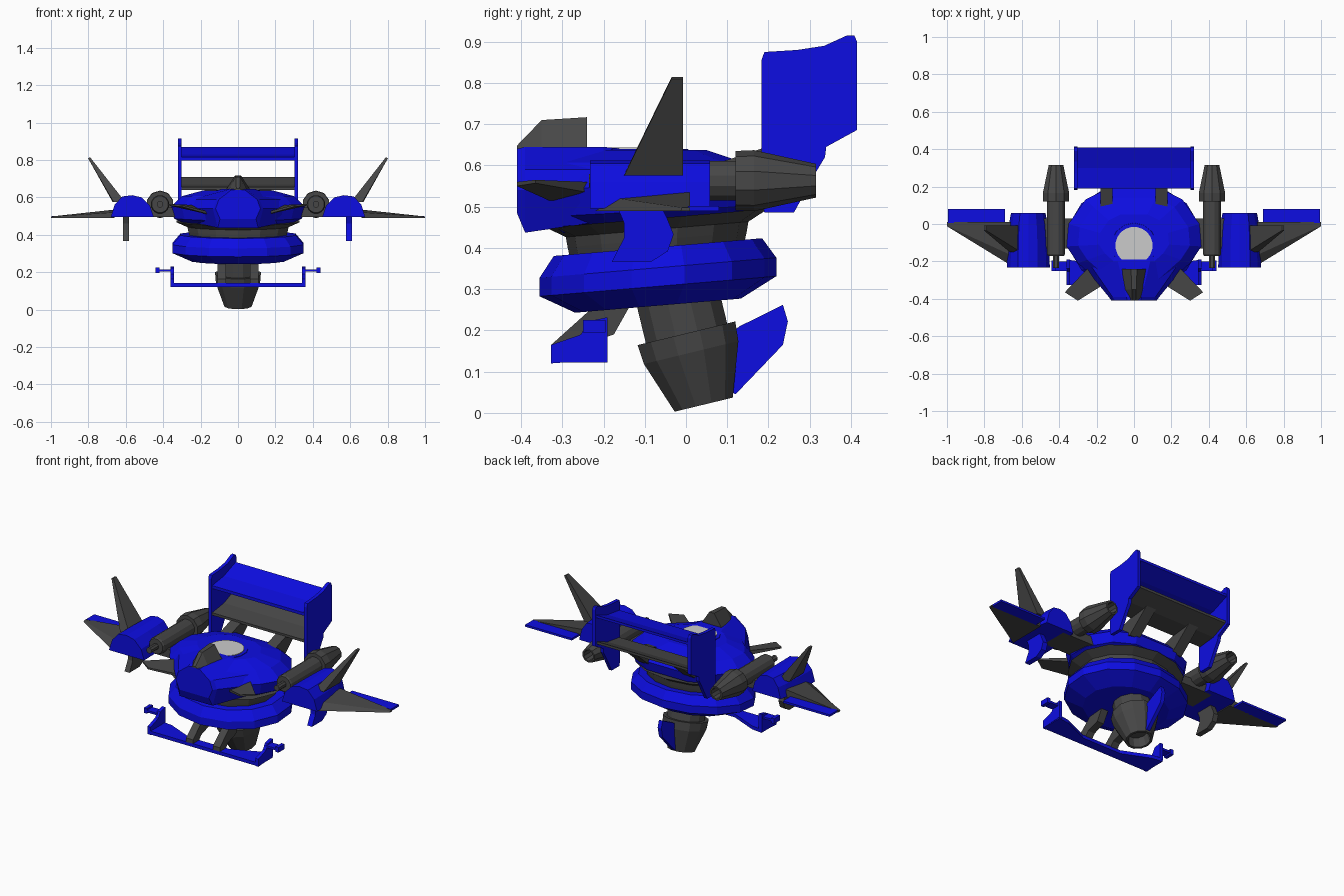
import bpy, bmesh, math
from mathutils import Vector


def material(name, r, g, b):
    m = bpy.data.materials.new(name)
    m.diffuse_color = (r, g, b, 1)
    return m


BLUE = material("blue", 0.004, 0.004, 0.76)
DARK = material("dark_grey", 0.062, 0.062, 0.062)
SILVER = material("silver", 0.7, 0.7, 0.7)


def loft(name, rings, mat, mirror=False):
    """Skin a list of equal-length rings and cap both ends."""
    bm = bmesh.new()
    rows = [[bm.verts.new(p) for p in ring] for ring in rings]
    n = len(rows[0])
    for a, b in zip(rows, rows[1:]):
        for i in range(n):
            j = (i + 1) % n
            bm.faces.new((a[i], a[j], b[j], b[i]))
    bm.faces.new(rows[0])
    bm.faces.new(rows[-1])
    bmesh.ops.recalc_face_normals(bm, faces=bm.faces)
    me = bpy.data.meshes.new(name)
    bm.to_mesh(me)
    bm.free()
    me.materials.append(mat)
    ob = bpy.data.objects.new(name, me)
    bpy.context.collection.objects.link(ob)
    if mirror:
        ob.modifiers.new("mirror", 'MIRROR')
    return ob


def side_plate(name, yz, x0, x1, mat, mirror=False):
    return loft(name, [[(x, y, z) for y, z in yz] for x in (x0, x1)], mat, mirror)


def flat_plate(name, xy, z0, z1, mat, mirror=False):
    return loft(name, [[(x, y, z) for x, y in xy] for z in (z0, z1)], mat, mirror)


def box(name, x, y, z, mat, mirror=False):
    return flat_plate(name, [(x[0], y[0]), (x[1], y[0]), (x[1], y[1]), (x[0], y[1])], z[0], z[1], mat, mirror)


def turned(name, base, axis, profile, n, mat, mirror=False):
    """Faceted turned part: profile holds (distance along axis, radius)."""
    axis = Vector(axis).normalized()
    u = Vector((1, 0, 0))
    v = axis.cross(u)
    rings = []
    for t, r in profile:
        ring = []
        for i in range(n):
            a = 2 * math.pi * (i + 0.5) / n
            ring.append(Vector(base) + axis * t + u * (r * math.cos(a)) + v * (r * math.sin(a)))
        rings.append(ring)
    return loft(name, rings, mat, mirror)


def oval_stack(name, cy, rx, ry, layers, slope, n, mat):
    """Stacked ovals leaning up towards the back."""
    rings = []
    for z, s in layers:
        ring = []
        for i in range(n):
            a = 2 * math.pi * (i + 0.5) / n
            y = ry * s * math.sin(a)
            ring.append((rx * s * math.cos(a) / math.cos(math.pi / n), cy + y, z + slope * y))
        rings.append(ring)
    return loft(name, rings, mat)


# Round body: bowl, neck band, upper shell, top disc
oval_stack("lower_bowl", -0.068, 0.35, 0.287,
           [(0.26, 0.70), (0.307, 1), (0.352, 1), (0.402, 0.88)], 0.085, 14, BLUE)
oval_stack("neck_band", -0.07, 0.265, 0.217,
           [(0.37, 0.95), (0.42, 1), (0.445, 1.02), (0.472, 1.24)], 0.085, 14, DARK)
half = [(0.13, -0.36), (0.30, -0.21), (0.36, -0.12), (0.35, 0.0), (0.26, 0.13), (0.14, 0.19)]
outline = half + [(-x, y) for x, y in reversed(half)]
loft("upper_shell",
     [[(x * s, -0.1 + (y + 0.1) * s, z + k * (y + 0.1)) for x, y in outline]
      for z, s, k in [(0.457, 0.76, 0.08), (0.488, 0.95, 0.05), (0.55, 1, 0.03), (0.607, 0.83, 0), (0.637, 0.52, 0)]],
     BLUE)
turned("top_ring", (0, -0.115, 0.6), (0, 0, 1), [(0, 0.13), (0.04, 0.12)], 14, BLUE)
turned("top_disc", (0, -0.115, 0.6), (0, 0, 1), [(0, 0.1), (0.044, 0.1)], 20, SILVER)


# Nose wedge with a ridge roof
def nose_section(y, w, low, top):
    return [(-0.8 * w, y, low), (0.8 * w, y, low), (w, y, 0.54), (0.85 * w, y, 0.59),
            (0.3 * w, y, top), (-0.3 * w, y, top), (-0.85 * w, y, 0.59), (-w, y, 0.54)]


loft("nose", [nose_section(-0.41, 0.12, 0.485, 0.64), nose_section(-0.39, 0.135, 0.437, 0.645),
              nose_section(-0.2, 0.29, 0.465, 0.645), nose_section(-0.12, 0.28, 0.48, 0.637)], BLUE)
loft("nose_scoop", [[(-w, y, 0.62), (w, y, 0.62), (0.2 * w, y, z), (-0.2 * w, y, z)]
                    for y, w, z in [(-0.41, 0.045, 0.648), (-0.35, 0.06, 0.71), (-0.24, 0.08, 0.717)]], DARK)

# Small swept front fins
loft("front_fin", [[(0.14, -0.31, 0.505), (0.30, -0.41, 0.55), (0.37, -0.365, 0.557), (0.25, -0.24, 0.535)],
                   [(0.14, -0.31, 0.52), (0.30, -0.41, 0.56), (0.37, -0.365, 0.565), (0.25, -0.24, 0.56)]],
     DARK, True)

# Side engines with hollow nozzles and mounting arms
turned("side_engine", (0.417, -0.17, 0.563), (0, 1, 0), [(0, 0.045), (0.01, 0.05), (0.3, 0.05)], 12, DARK, True)
turned("engine_nozzle", (0.417, 0.12, 0.563), (0, 1, 0),
       [(0, 0.072), (0.045, 0.074), (0.195, 0.041), (0.195, 0.032), (0.1, 0.03)], 10, DARK, True)
turned("engine_probe", (0.417, -0.235, 0.563), (0, 1, 0), [(0, 0.018), (0.09, 0.018)], 8, DARK, True)
box("engine_arm", (0.25, 0.52), (-0.13, 0.03), (0.495, 0.545), DARK, True)

# Outer wing pods, upright spikes and flat wings
arch = [(0.45, 0.495), (0.47, 0.555), (0.515, 0.6), (0.565, 0.612), (0.62, 0.605), (0.66, 0.56), (0.68, 0.495)]
loft("wing_pod", [[(0.567 + (x - 0.567) * s, y, z) for x, z in arch]
                  for y, s in [(-0.233, 1), (-0.1, 0.97), (0.0, 0.9), (0.058, 0.8)]], BLUE, True)
loft("upright_spike", [[(0.605, -0.15, 0.578), (0.605, -0.007, 0.578), (0.67, -0.007, 0.575), (0.665, -0.15, 0.575)],
                       [(0.79, -0.035, 0.814), (0.79, -0.007, 0.814), (0.802, -0.007, 0.81), (0.802, -0.035, 0.81)]],
     DARK, True)
loft("wing", [[(0.66, -0.22, 0.49), (0.66, 0.01, 0.49), (0.66, 0.01, 0.535), (0.66, -0.165, 0.52)],
              [(1.0, -0.012, 0.49), (1.0, 0.01, 0.49), (1.0, 0.01, 0.498), (1.0, -0.01, 0.498)]], DARK, True)
box("wing_flap", (0.69, 0.995), (0.005, 0.08), (0.49, 0.502), BLUE, True)

# Curved fins below the pods (one blue, one grey)
hook = [(-0.167, 0.5), (-0.15, 0.46), (-0.15, 0.425), (-0.18, 0.366), (-0.085, 0.366),
        (-0.044, 0.392), (-0.03, 0.433), (-0.045, 0.47), (-0.06, 0.5)]
side_plate("right_under_fin", hook, 0.578, 0.61, BLUE)
side_plate("left_under_fin", hook, -0.615, -0.583, DARK)

# Rear spoiler: end plates, two blades, struts
side_plate("spoiler_end_plate",
           [(0.183, 0.855), (0.19, 0.875), (0.27, 0.88), (0.335, 0.89), (0.39, 0.915), (0.408, 0.915),
            (0.415, 0.9), (0.415, 0.686), (0.34, 0.645), (0.337, 0.62), (0.313, 0.58), (0.262, 0.486),
            (0.19, 0.486), (0.183, 0.52)],
           0.302, 0.322, BLUE, True)
side_plate("spoiler_upper_blade", [(0.19, 0.797), (0.19, 0.815), (0.3, 0.83), (0.41, 0.87), (0.41, 0.855), (0.3, 0.812)],
           -0.31, 0.31, BLUE)
side_plate("spoiler_lower_blade", [(0.19, 0.64), (0.19, 0.655), (0.3, 0.67), (0.4, 0.71), (0.4, 0.695), (0.3, 0.652)],
           -0.31, 0.31, DARK)
side_plate("spoiler_strut", [(0.08, 0.56), (0.09, 0.61), (0.24, 0.66), (0.32, 0.66), (0.18, 0.54)],
           0.115, 0.18, DARK, True)

# Bottom thruster leaning forward, with a rear fin
turned("thruster", (0, 0.043, 0.02), (0, -0.235, 0.972),
       [(0.06, 0.055), (0, 0.062), (0, 0.075), (0.13, 0.122), (0.178, 0.126), (0.178, 0.105), (0.3, 0.105)], 12, DARK)
side_plate("thruster_fin", [(0.09, 0.06), (0.12, 0.045), (0.235, 0.165), (0.247, 0.222), (0.235, 0.262),
                            (0.13, 0.21), (0.09, 0.18)],
           -0.012, 0.012, BLUE)

# Front bumper wing: blade, end plates, side tabs, legs
blade = [(0, -0.327), (0.36, -0.327), (0.36, -0.19), (0.29, -0.2), (0.13, -0.27), (0, -0.27)]
flat_plate("bumper_blade", blade, 0.122, 0.142, BLUE, True)
side_plate("bumper_end_plate", [(-0.327, 0.12), (-0.327, 0.165), (-0.255, 0.19), (-0.237, 0.222), (-0.19, 0.232), (-0.19, 0.13)],
           0.342, 0.362, BLUE, True)
box("bumper_tab", (0.355, 0.425), (-0.25, -0.2), (0.203, 0.215), BLUE, True)
box("bumper_tab_end", (0.42, 0.44), (-0.25, -0.195), (0.195, 0.225), BLUE, True)
side_plate("bumper_leg", [(-0.327, 0.14), (-0.327, 0.165), (-0.21, 0.27), (-0.13, 0.27), (-0.175, 0.19), (-0.25, 0.165), (-0.27, 0.14)],
           0.065, 0.11, DARK, True)
